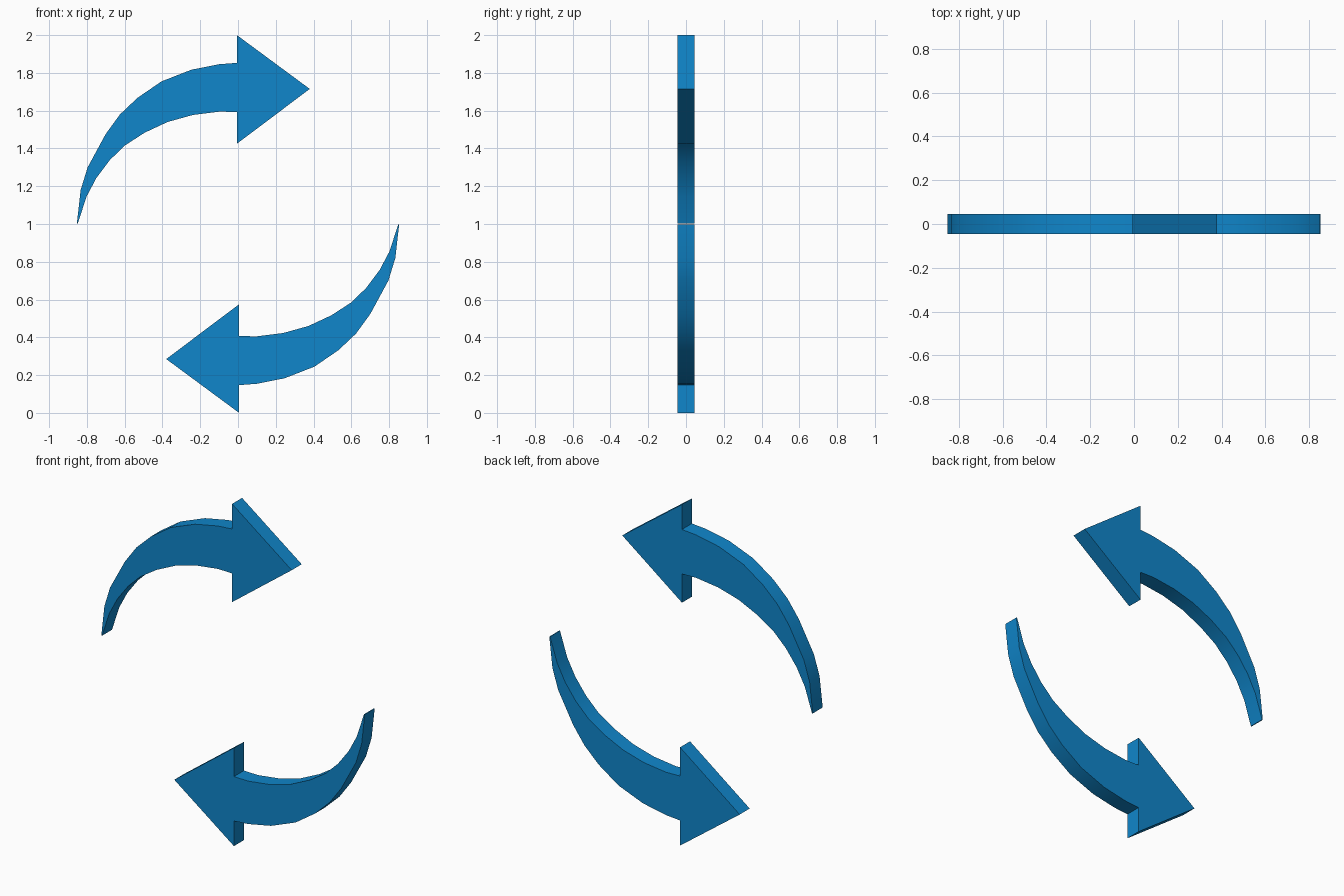
import bpy, bmesh, math

if "Cube" in bpy.data.objects:
    bpy.data.objects.remove(bpy.data.objects["Cube"])

HALF_DEPTH = 0.046

blue = bpy.data.materials.new("blue")
blue.diffuse_color = (0.005, 0.24, 0.6, 1)
blue.use_nodes = True
blue.node_tree.nodes["Principled BSDF"].inputs["Base Color"].default_value = blue.diffuse_color

# Upper arrow outline in x, z: outer curve, arrow head, inner curve
outer = [(-0.853, 1.003), (-0.833, 1.18), (-0.796, 1.30), (-0.70, 1.477),
         (-0.625, 1.58), (-0.532, 1.668), (-0.405, 1.755), (-0.246, 1.817),
         (-0.098, 1.846), (-0.006, 1.853)]
head = [(-0.006, 2.0), (0.38, 1.715), (-0.006, 1.425)]
inner = [(-0.006, 1.593), (-0.098, 1.595), (-0.24, 1.577), (-0.373, 1.54),
         (-0.495, 1.483), (-0.60, 1.415), (-0.68, 1.337), (-0.749, 1.245),
         (-0.802, 1.145), (-0.848, 1.003)]
outline = outer + head + inner


def make_arrow(name, turn):
    """Extrude the outline; turn = -1 rotates it half a turn about (0, 1)."""
    bm = bmesh.new()
    verts = [bm.verts.new((turn * x, -HALF_DEPTH, 1 + turn * (z - 1)))
             for x, z in outline]
    face = bm.faces.new(verts)
    result = bmesh.ops.extrude_face_region(bm, geom=[face])
    moved = [v for v in result["geom"] if isinstance(v, bmesh.types.BMVert)]
    bmesh.ops.translate(bm, verts=moved, vec=(0, 2 * HALF_DEPTH, 0))
    bmesh.ops.recalc_face_normals(bm, faces=bm.faces)
    mesh = bpy.data.meshes.new(name)
    bm.to_mesh(mesh)
    bm.free()
    mesh.materials.append(blue)
    obj = bpy.data.objects.new(name, mesh)
    bpy.context.collection.objects.link(obj)
    # Smooth curved rims, crisp corners
    bpy.ops.object.select_all(action='DESELECT')
    obj.select_set(True)
    bpy.context.view_layer.objects.active = obj
    bpy.ops.object.shade_smooth_by_angle(angle=math.radians(30))


make_arrow("upper_arrow", 1)
make_arrow("lower_arrow", -1)
